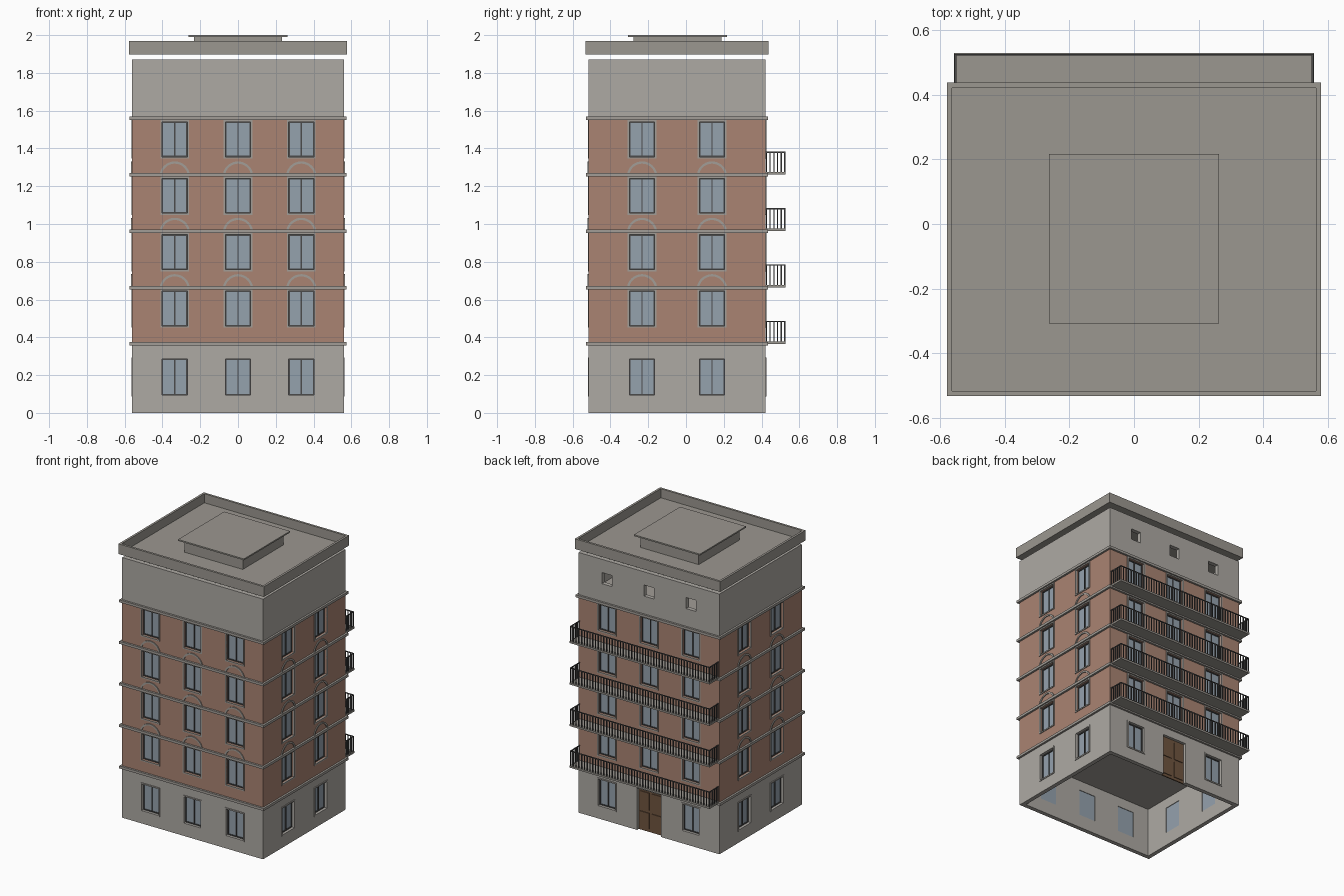
import bpy, bmesh, math
from mathutils import Matrix, Vector

if "Cube" in bpy.data.objects:
    bpy.data.objects.remove(bpy.data.objects["Cube"])

HX, HY, YC = 0.56, 0.4675, -0.0475      # half footprint and its centre in y
WALL = 0.03
BANDS = [0.365 + 0.2985 * i for i in range(5)]


def material(name, r, g, b):
    m = bpy.data.materials.new(name)
    m.diffuse_color = (r, g, b, 1)
    m.use_nodes = True
    m.node_tree.nodes["Principled BSDF"].inputs["Base Color"].default_value = m.diffuse_color
    return m


STONE = material("stone", 0.42, 0.40, 0.37)
BRICK = material("brick", 0.40, 0.23, 0.17)
TRIM = material("trim", 0.36, 0.34, 0.31)
ROOF = material("roofing", 0.33, 0.31, 0.28)
GLASS = material("glass", 0.30, 0.36, 0.42)
IRON = material("iron", 0.07, 0.07, 0.07)
WOOD = material("wood", 0.16, 0.09, 0.05)


def box(bm, x0, x1, y0, y1, z0, z1, frame=Matrix()):
    mid = Matrix.Translation(((x0 + x1) / 2, (y0 + y1) / 2, (z0 + z1) / 2))
    size = Matrix.Diagonal((x1 - x0, y1 - y0, z1 - z0, 1))
    bmesh.ops.create_cube(bm, size=1, matrix=frame @ mid @ size)


def finish(bm, name, mat=None):
    bmesh.ops.recalc_face_normals(bm, faces=bm.faces)
    me = bpy.data.meshes.new(name)
    bm.to_mesh(me)
    bm.free()
    ob = bpy.data.objects.new(name, me)
    bpy.context.collection.objects.link(ob)
    if mat:
        me.materials.append(mat)
    return ob


def tube(name, hx, hy, t, z0, z1, mat):
    """Four walls, open at top and bottom."""
    bm = bmesh.new()
    rings = []
    for d, z in ((0, z0), (0, z1), (t, z1), (t, z0)):
        rings.append([bm.verts.new((sx * (hx - d), YC + sy * (hy - d), z))
                      for sx, sy in ((-1, -1), (1, -1), (1, 1), (-1, 1))])
    for k in range(4):
        a, b = rings[k], rings[(k + 1) % 4]
        for i in range(4):
            j = (i + 1) % 4
            bm.faces.new((a[i], a[j], b[j], b[i]))
    return finish(bm, name, mat)


def arch(bm, frame, u, z, r0, r1, d, n=16):
    """Raised half ring on a wall."""
    prev = first = None
    for i in range(n + 1):
        a = math.pi * i / n
        ring = [bm.verts.new(frame @ Vector((u + r * math.cos(a), y, z + r * math.sin(a))))
                for r, y in ((r0, -0.004), (r1, -0.004), (r1, d), (r0, d))]
        if prev:
            for k in range(4):
                bm.faces.new((prev[k], prev[(k + 1) % 4], ring[(k + 1) % 4], ring[k]))
        prev, first = ring, first or ring
    bm.faces.new(first)
    bm.faces.new(prev)


def wall_frame(angle, dist):
    """Local axes: x along the wall, y outward from its surface."""
    return (Matrix.Translation((0, YC, 0)) @ Matrix.Rotation(math.radians(angle), 4, 'Z')
            @ Matrix.Translation((0, dist, 0)))


BACK = wall_frame(0, HY)
SIDES = [(BACK, (-0.335, 0, 0.335), True), (wall_frame(180, HY), (-0.335, 0, 0.335), False),
         (wall_frame(90, HX), (-0.185, 0.185), False), (wall_frame(-90, HX), (-0.185, 0.185), False)]

# windows: cutters, panes, dark sash bars and raised surrounds
cuts = {k: bmesh.new() for k in ("ground", "brick", "attic")}
glass, sash, trim, arches, ground_trim = (bmesh.new() for _ in range(5))
W = 0.067


def window(fr, u, z0, z1, cut, surround):
    box(cut, u - W, u + W, -0.06, 0.05, z0, z1, fr)
    box(glass, u - W, u + W, -0.026, -0.020, z0, z1, fr)
    for x in (-W + 0.003, 0, W - 0.003):
        box(sash, u + x - 0.003, u + x + 0.003, -0.024, -0.014, z0, z1, fr)
    for z in (z0, z1 - 0.006):
        box(sash, u - W, u + W, -0.024, -0.014, z, z + 0.006, fr)
    t = 0.009
    for s in (-1, 1):
        a, b = sorted((s * W, s * (W + t)))
        box(surround, u + a, u + b, -0.005, 0.005, z0 - t, z1 + t, fr)
    for z in (z0 - t, z1):
        box(surround, u - W, u + W, -0.005, 0.005, z, z + t, fr)


for fr, us, is_back in SIDES:
    for u in us:
        if not (is_back and u == 0):
            window(fr, u, 0.095, 0.285, cuts["ground"], ground_trim)
        for i, z in enumerate(BANDS[:4]):
            window(fr, u, z + 0.095, z + 0.28, cuts["brick"], trim)
            if i and not is_back:
                arch(arches, fr, u, z - 0.01, 0.069, 0.081, 0.006)
        if is_back:
            box(cuts["attic"], u - 0.04, u + 0.04, -0.06, 0.05, 1.695, 1.775, fr)
box(cuts["ground"], -0.095, 0.095, -0.06, 0.05, -0.05, 0.30, BACK)

finish(glass, "window_panes", GLASS)
finish(sash, "window_sashes", IRON)
finish(trim, "window_surrounds", TRIM)
finish(ground_trim, "ground_window_surrounds", STONE)
finish(arches, "wall_arches", TRIM)

# storey walls with openings cut
for key, z0, z1, mat in (("ground", 0, BANDS[0], STONE), ("brick", BANDS[0], BANDS[4], BRICK),
                         ("attic", BANDS[4], 1.87, STONE)):
    wall = tube(key + "_walls", HX, HY, WALL, z0, z1, mat)
    cutter = finish(cuts[key], key + "_cutter")
    cutter.hide_render = True
    mod = wall.modifiers.new("openings", 'BOOLEAN')
    mod.operation, mod.solver, mod.object = 'DIFFERENCE', 'EXACT', cutter
    bpy.context.view_layer.objects.active = wall
    bpy.ops.object.modifier_apply(modifier=mod.name)
    bpy.data.objects.remove(cutter)

# floor slabs that project as string courses
bm = bmesh.new()
for z in BANDS:
    box(bm, -HX - 0.014, HX + 0.014, YC - HY - 0.014, YC + HY + 0.014, z - 0.009, z + 0.009)
finish(bm, "floor_bands", TRIM)

# entrance door with raised panels
bm = bmesh.new()
box(bm, -0.095, 0.095, -0.028, -0.020, 0, 0.30, BACK)
for s in (-1, 1):
    for z0, z1 in ((0.02, 0.135), (0.155, 0.28)):
        a, b = sorted((s * 0.012, s * 0.083))
        box(bm, a, b, -0.022, -0.015, z0, z1, BACK)
finish(bm, "entrance_door", WOOD)

# balconies along the back
slabs, rails = bmesh.new(), bmesh.new()
Y0, Y1, BX = YC + HY, 0.528, 0.557
for z in BANDS[:4]:
    box(slabs, -BX, BX, Y0 - 0.01, Y1, z + 0.001, z + 0.014)
    lo, hi, ye, r = z + 0.012, z + 0.122, Y1 - 0.005, 0.003
    xe = BX - 0.005
    box(rails, -xe - r, xe + r, ye - r, ye + r, hi - 0.006, hi)
    for s in (-1, 1):
        box(rails, s * xe - r, s * xe + r, Y0, ye, hi - 0.006, hi)
        for k in range(5):
            y = Y0 + 0.006 + k * 0.0195
            box(rails, s * xe - r, s * xe + r, y - r, y + r, lo, hi - 0.003)
    for k in range(51):
        x = -xe + 2 * xe * k / 50
        box(rails, x - r, x + r, ye - r, ye + r, lo, hi - 0.003)
finish(slabs, "balcony_slabs", ROOF)
finish(rails, "balcony_railings", IRON)

# floating roof tray with parapet and a raised hatch
bm = bmesh.new()
box(bm, -0.565, 0.565, YC - 0.475, YC + 0.475, 1.897, 1.905)
box(bm, -0.232, 0.232, -0.277, 0.187, 1.905, 1.99)
box(bm, -0.262, 0.262, -0.307, 0.217, 1.99, 2.0)
finish(bm, "roof_deck_and_hatch", ROOF)
tube("roof_parapet", 0.578, 0.4845, 0.016, 1.897, 1.97, ROOF)
